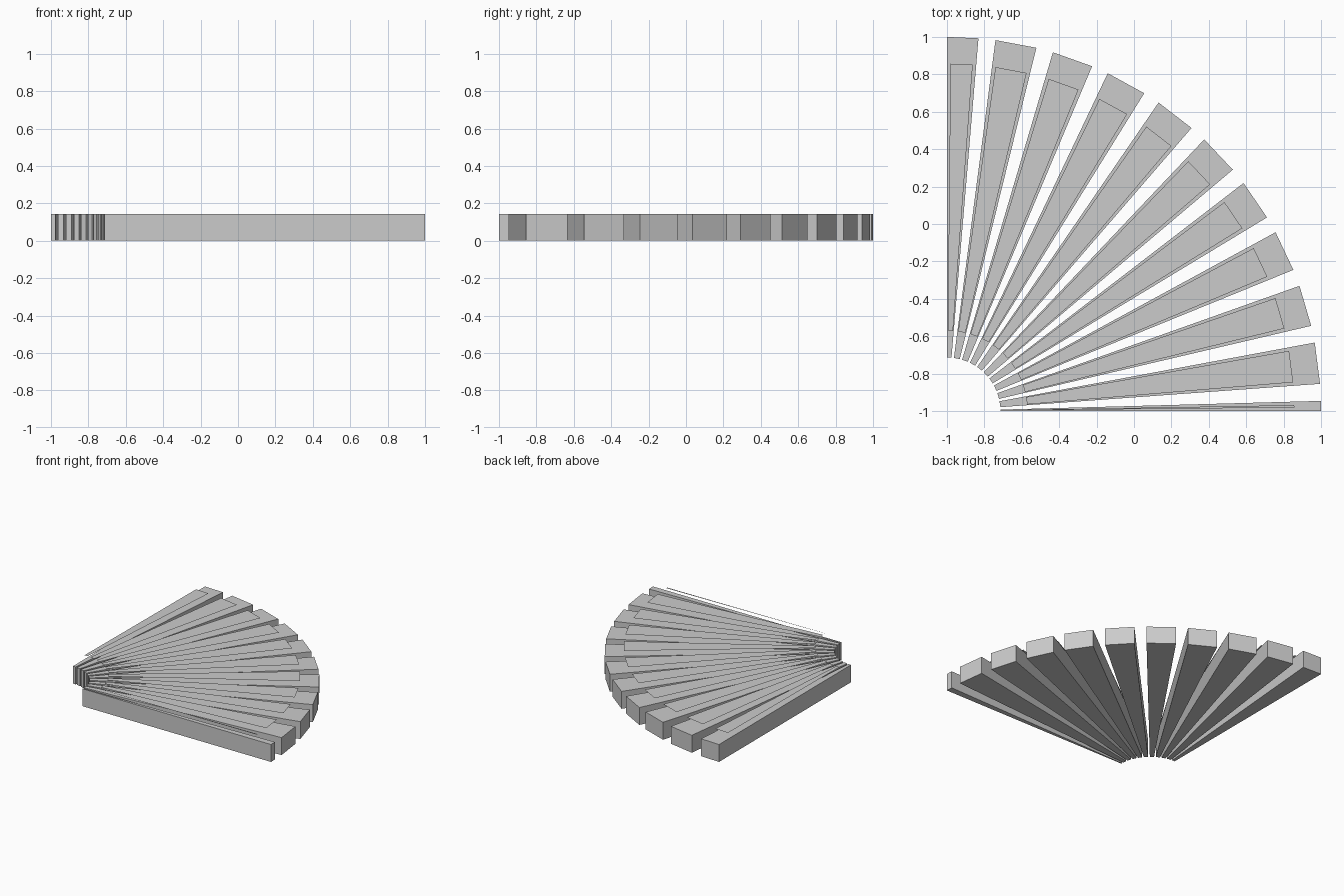
import bpy, bmesh
from math import radians, sin, cos

cube = bpy.data.objects.get("Cube")
if cube:
    bpy.data.objects.remove(cube, do_unlink=True)

grey = bpy.data.materials.new("stone grey")
grey.use_nodes = True
grey.diffuse_color = (0.6, 0.6, 0.6, 1)
grey.node_tree.nodes["Principled BSDF"].inputs["Base Color"].default_value = (0.6, 0.6, 0.6, 1)

HEIGHT = 0.143       # thickness of a tread
LIFT = 0.036         # gap between tread and the sheet above it
STEP = 9.0           # angle between treads
MARGIN = 0.58        # angular inset of the sheets


def corner(radius, angle, z):
    # Angle is measured clockwise from +y around the fan's pivot
    a = radians(angle)
    return (-1 + radius * sin(a), -1 + radius * cos(a), z)


def sector(name, r_in, r_out, a0, a1, z, depth=0):
    bm = bmesh.new()
    ring = [(r_in, a0), (r_in, a1), (r_out, a1), (r_out, a0)]
    face = bm.faces.new([bm.verts.new(corner(r, a, z)) for r, a in ring])
    if depth:
        top = bmesh.ops.extrude_face_region(bm, geom=[face])["geom"]
        verts = [v for v in top if isinstance(v, bmesh.types.BMVert)]
        bmesh.ops.translate(bm, verts=verts, vec=(0, 0, depth))
        bmesh.ops.recalc_face_normals(bm, faces=bm.faces)
    elif face.normal.z < 0 or a1 > a0:
        bm.normal_update()
        if face.normal.z < 0:
            face.normal_flip()
    mesh = bpy.data.meshes.new(name)
    bm.to_mesh(mesh)
    bm.free()
    mesh.materials.append(grey)
    bpy.context.collection.objects.link(bpy.data.objects.new(name, mesh))


# Quarter fan of winder treads, the end ones trimmed square
for k in range(11):
    start = max(0, STEP * k - 1.55)
    end = min(90, STEP * k + 4.83)
    sector(f"tread_{k + 1}", 0.286, 2.0, start, end, 0, HEIGHT)
    sector(f"tread_sheet_{k + 1}", 0.43, 1.857, start + MARGIN, end - MARGIN, HEIGHT + LIFT)
